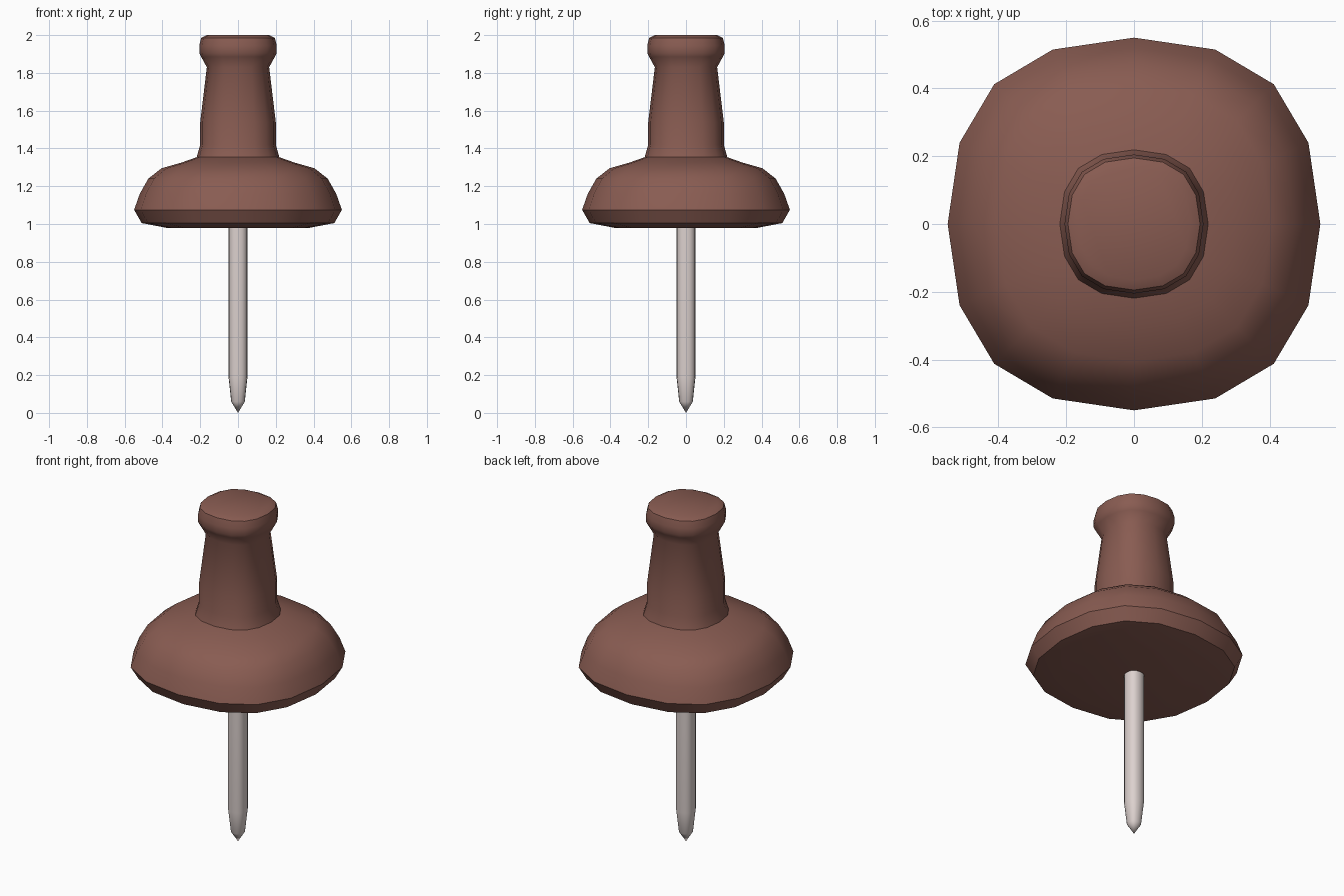
import bpy, bmesh, math

if "Cube" in bpy.data.objects:
    bpy.data.objects.remove(bpy.data.objects["Cube"])

# Slightly squared 16-sided cross-section, one quarter (unit size on the axes)
QUARTER = [(1, 0), (0.936, 0.436), (0.75, 0.75), (0.436, 0.936)]
SECTION = []
for k in range(4):
    c, s = [(1, 0), (0, 1), (-1, 0), (0, -1)][k]
    SECTION += [(x * c - y * s, x * s + y * c) for x, y in QUARTER]


def material(name, rgb):
    m = bpy.data.materials.new(name)
    m.diffuse_color = (*rgb, 1)
    m.use_nodes = True
    m.node_tree.nodes["Principled BSDF"].inputs["Base Color"].default_value = m.diffuse_color
    return m


def lathe(name, profile, mat, angle):
    """Stack scaled sections along z; radius 0 makes a tip."""
    bm = bmesh.new()
    rings = []
    for r, z in profile:
        pts = [(0, 0)] if r == 0 else SECTION
        rings.append([bm.verts.new((x * r, y * r, z)) for x, y in pts])
    n = len(SECTION)
    for a, b in zip(rings, rings[1:]):
        for i in range(n):
            j = (i + 1) % n
            if len(a) == 1:
                bm.faces.new((a[0], b[j], b[i]))
            else:
                bm.faces.new((a[i], a[j], b[j], b[i]))
    if len(rings[0]) > 1:
        bm.faces.new(rings[0])
    bm.faces.new(rings[-1])
    bmesh.ops.recalc_face_normals(bm, faces=bm.faces)
    me = bpy.data.meshes.new(name)
    bm.to_mesh(me)
    bm.free()
    ob = bpy.data.objects.new(name, me)
    bpy.context.collection.objects.link(ob)
    me.materials.append(mat)
    bpy.ops.object.select_all(action='DESELECT')
    ob.select_set(True)
    bpy.context.view_layer.objects.active = ob
    bpy.ops.object.shade_smooth_by_angle(angle=math.radians(angle))
    return ob


brown = material("brown_plastic", (0.25, 0.107, 0.084))
steel = material("pale_steel", (0.72, 0.64, 0.62))

# Flared base
lathe("base", [(0.38, 0.98), (0.51, 1.005), (0.55, 1.075), (0.52, 1.16),
               (0.475, 1.24), (0.405, 1.295), (0.30, 1.325), (0.215, 1.355)],
      brown, 40)

# Tapered grip with rounded cap
lathe("grip", [(0.22, 1.35), (0.2, 1.42), (0.2, 1.54), (0.165, 1.83),
               (0.195, 1.885), (0.205, 1.905), (0.205, 1.945),
               (0.195, 1.985), (0.165, 2.0)], brown, 40)

# Metal pin
lathe("pin", [(0, 0), (0.036, 0.06), (0.05, 0.19), (0.05, 1.0)], steel, 40)
